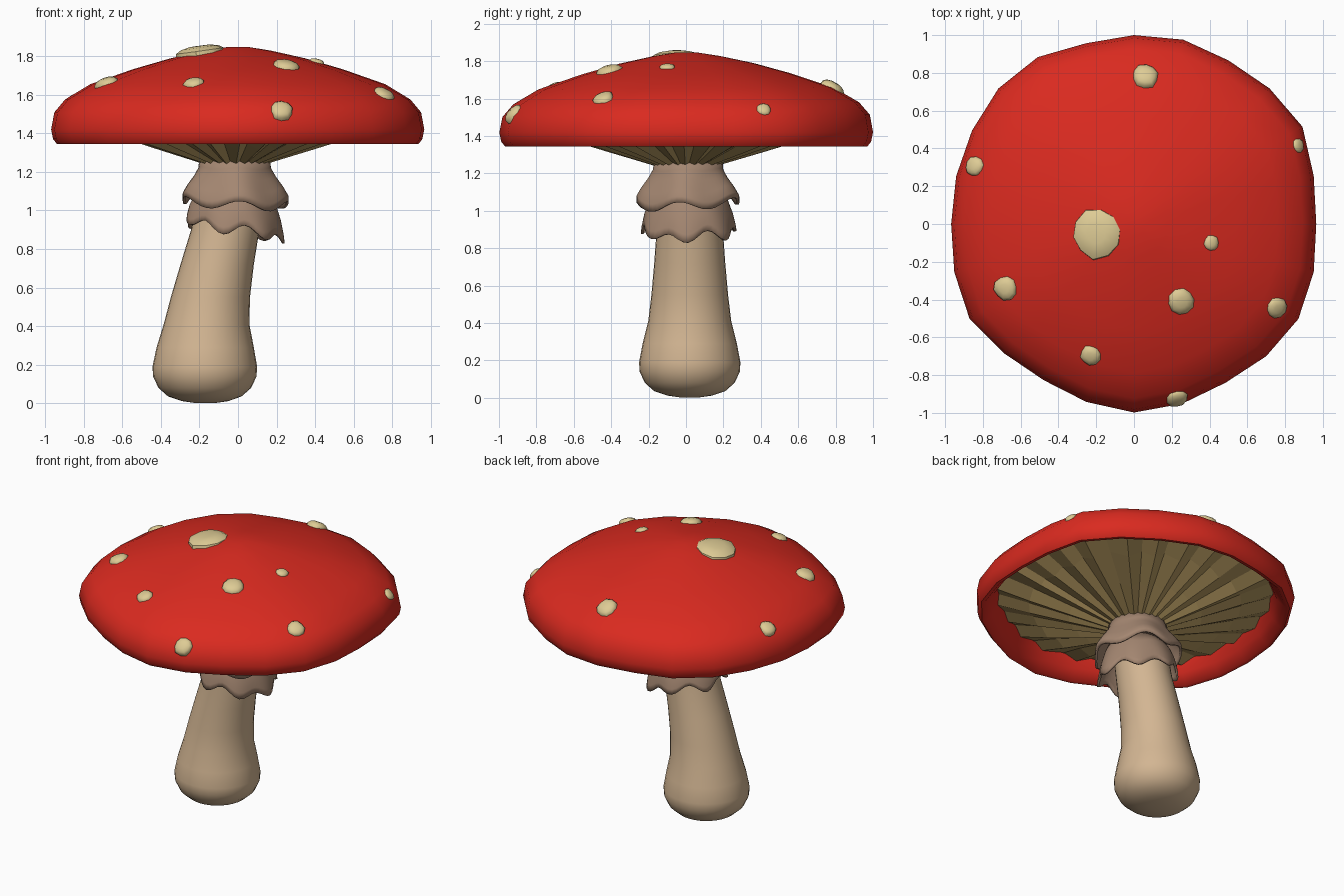
import bpy, bmesh, random
from math import sin, cos, tau, radians
from mathutils import Vector
from mathutils.bvhtree import BVHTree

random.seed(4)
if "Cube" in bpy.data.objects:
    bpy.data.objects.remove(bpy.data.objects["Cube"], do_unlink=True)


def material(name, r, g, b):
    m = bpy.data.materials.new(name)
    m.use_nodes = True
    m.diffuse_color = (r, g, b, 1)
    m.node_tree.nodes["Principled BSDF"].inputs["Base Color"].default_value = (r, g, b, 1)
    return m


RED = material("cap red", 0.70, 0.023, 0.014)
CREAM = material("spot cream", 0.73, 0.60, 0.30)
TAN = material("stem tan", 0.65, 0.465, 0.29)
BROWN = material("skirt brown", 0.37, 0.24, 0.165)
OLIVE = material("gill olive", 0.47, 0.325, 0.12)


def loft(name, rings, mat, smooth=True, close_start=False, close_end=False):
    """Skin equal closed rings, ordered from the bottom up, into one object."""
    bm = bmesh.new()
    rows = [[bm.verts.new(p) for p in ring] for ring in rings]
    for a, b in zip(rows, rows[1:]):
        for i in range(len(a)):
            j = (i + 1) % len(a)
            bm.faces.new((a[i], a[j], b[j], b[i]))
    for row, wanted, step in ((rows[0], close_start, 1), (rows[-1], close_end, -1)):
        if wanted:
            centre = bm.verts.new(sum((v.co for v in row), Vector()) / len(row))
            loop = row[::-step]
            for i in range(len(loop)):
                bm.faces.new((loop[i - 1], loop[i], centre))
    mesh = bpy.data.meshes.new(name)
    bm.to_mesh(mesh)
    bm.free()
    mesh.materials.append(mat)
    obj = bpy.data.objects.new(name, mesh)
    bpy.context.collection.objects.link(obj)
    if smooth:
        bpy.ops.object.select_all(action="DESELECT")
        bpy.context.view_layer.objects.active = obj
        obj.select_set(True)
        bpy.ops.object.shade_smooth_by_angle(angle=radians(48))
    return obj


# Uneven cap outline: radius every 15 degrees
OUTLINE = (.965, .985, 1.03, 1.015, 1.0, 1.01, 1.0, .99, 1.02, 1.015, .99, .975,
           .968, .985, 1.005, .97, .955, .975, .998, .985, .97, .99, 1.005, .985)


def outline(angle):
    t = (angle % tau) / tau * len(OUTLINE)
    i = int(t)
    a, b = OUTLINE[i % 24], OUTLINE[(i + 1) % 24]
    return a + (b - a) * (t - i)


def cap_ring(f, z, tilt):
    ring = []
    for k in range(24):
        a = k * tau / 24
        r = f * outline(a)
        ring.append((r * cos(a), r * sin(a), z + tilt * r * sin(a)))
    return ring


# Cap: lip turned up underneath, rounded rim, then the slightly tilted dome
LIP = ((.86, 1.48), (.89, 1.41), (.945, 1.348), (.97, 1.345), (.99, 1.37), (1.0, 1.42))
DOME = ((.983, 1.508), (.925, 1.575), (.79, 1.654), (.56, 1.732), (.36, 1.788),
        (.18, 1.827), (.06, 1.846))
cap = loft("cap", [cap_ring(f, z, 0) for f, z in LIP] + [cap_ring(f, z, .006) for f, z in DOME],
           RED, close_end=True)

# Gills: pleated cone from the stem out to the lip
PLEATS = 48
angles = [(k + random.uniform(-.3, .3)) * tau / PLEATS for k in range(PLEATS)]
depths = [(.017 if k % 2 else -.017) * random.uniform(.6, 1.3) for k in range(PLEATS)]
gill_rings = []
for t, fold in ((0, .35), (.35, .8), (.7, 1.1), (1, .9)):
    ring = []
    for a, d in zip(angles, depths):
        r = .17 + (.88 * outline(a) - .17) * t
        ring.append((r * cos(a) - .015 * (1 - t), r * sin(a), 1.247 + .228 * t + d * fold))
    gill_rings.append(ring)
loft("gills", gill_rings, OLIVE, smooth=False)

# Stem: leaning, swollen at the foot; (radius, height, centre x)
STEM = ((.05, .002, -.17), (.12, .012, -.17), (.19, .036, -.172), (.24, .08, -.172),
        (.268, .14, -.172), (.271, .19, -.172), (.252, .29, -.17), (.222, .41, -.163),
        (.205, .55, -.143), (.19, .72, -.108), (.177, .9, -.066),
        (.172, 1.08, -.035), (.175, 1.3, -.015))
loft("stem", [[(x + r * cos(k * tau / 32), .02 + r * sin(k * tau / 32), z)
               for k in range(32)] for r, z, x in STEM],
     TAN, close_start=True, close_end=True)


# Skirt: two flared, wavy-edged collars; profile runs from hem to top
def collar(name, profile, top, hem, waves, ripple):
    rings = []
    for t, r in profile:
        ring = []
        for k in range(56):
            a = k * tau / 56
            rr = r * (1 + ripple * t * sin(waves * a + 2))
            ring.append((rr * cos(a) - .018, .012 + rr * sin(a),
                         top + (hem(a) - top) * t))
        rings.append(ring)
    obj = loft(name, rings, BROWN)
    thick = obj.modifiers.new("thickness", "SOLIDIFY")
    thick.thickness = .014


collar("upper_skirt", ((1, .274), (.85, .274), (.65, .25), (.4, .212), (.2, .188), (0, .183)),
       1.265, lambda a: 1.04 - .015 * cos(a) + .015 * sin(a) + .024 * cos(5 * a + 1), 5, .025)
collar("lower_skirt", ((1, .252), (.85, .248), (.6, .236), (.3, .212), (0, .18)),
       1.12, lambda a: .9 - .045 * cos(a) - .025 * cos(7 * a) + .01 * sin(4 * a), 7, .035)

# Spots: rounded domes lying on the cap; (x, y, radius)
SPOTS = ((-.195, -.05, .132), (.06, .785, .069), (-.845, .305, .053), (.87, .415, .04),
         (.41, -.1, .04), (.25, -.41, .069), (-.68, -.34, .063), (.755, -.445, .056),
         (-.23, -.695, .054), (.225, -.925, .058))
surface = BVHTree.FromObject(cap, bpy.context.evaluated_depsgraph_get())
for n, (x, y, size) in enumerate(SPOTS, 1):
    point, normal, _, _ = surface.ray_cast(Vector((x, y, 3)), Vector((0, 0, -1)))
    # Spots near the peak lie flatter
    normal.z += max(0, 1 - 2 * Vector((x, y)).length)
    normal.normalize()
    u = normal.orthogonal().normalized()
    v = normal.cross(u)
    wobble = [random.uniform(.93, 1.06) for _ in range(10)]
    lift = min(size, .075)
    rings = []
    for f, h in ((1.04, -.35), (1, .08), (.78, .3), (.4, .42)):
        rings.append([point + (u * cos(k * tau / 10) + v * sin(k * tau / 10)) * size * f * wobble[k]
                      + normal * lift * h for k in range(10)])
    loft(f"spot_{n}", rings, CREAM, close_end=True)
